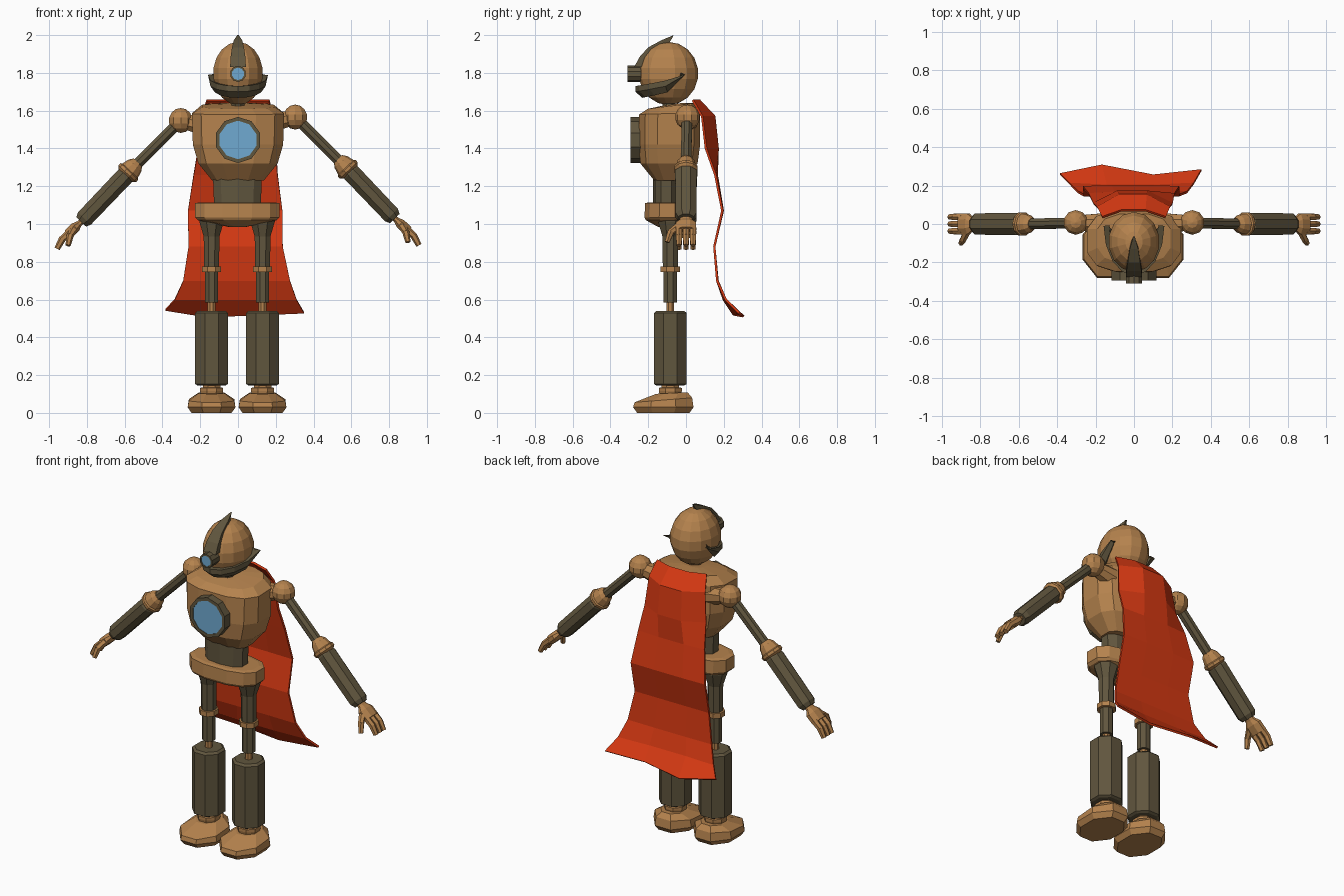
import bpy, bmesh, math
from mathutils import Vector, Matrix

if "Cube" in bpy.data.objects:
    bpy.data.objects.remove(bpy.data.objects["Cube"])


def material(name, rgb):
    m = bpy.data.materials.new(name)
    m.diffuse_color = (*rgb, 1)
    m.use_nodes = True
    m.node_tree.nodes["Principled BSDF"].inputs["Base Color"].default_value = m.diffuse_color
    return m


BRONZE = material("bronze", (0.46, 0.225, 0.075))
DARK = material("dark metal", (0.118, 0.092, 0.048))
RED = material("red cloth", (0.66, 0.04, 0.006))
BLUE = material("blue glass", (0.16, 0.40, 0.64))


def finish(name, bm, mat):
    bmesh.ops.recalc_face_normals(bm, faces=bm.faces)
    me = bpy.data.meshes.new(name)
    bm.to_mesh(me)
    bm.free()
    me.materials.append(mat)
    ob = bpy.data.objects.new(name, me)
    bpy.context.collection.objects.link(ob)
    return ob


def loft(name, rings, mat):
    """Skin a list of equal-length point rings and cap both ends."""
    bm = bmesh.new()
    rows = [[bm.verts.new(p) for p in r] for r in rings]
    n = len(rows[0])
    for a, b in zip(rows, rows[1:]):
        for i in range(n):
            j = (i + 1) % n
            bm.faces.new((a[i], a[j], b[j], b[i]))
    bm.faces.new(rows[0])
    bm.faces.new(rows[-1])
    return finish(name, bm, mat)


def sheet(name, rows, mat, thick, offset):
    """Open grid of points given thickness."""
    bm = bmesh.new()
    g = [[bm.verts.new(p) for p in r] for r in rows]
    for a, b in zip(g, g[1:]):
        for i in range(len(a) - 1):
            bm.faces.new((a[i], a[i + 1], b[i + 1], b[i]))
    ob = finish(name, bm, mat)
    mod = ob.modifiers.new("thickness", "SOLIDIFY")
    mod.thickness, mod.offset = thick, offset
    return ob


def oval(cx, cy, z, rx, ry, n=12, power=1.0, tilt=0.0):
    pts = []
    for i in range(n):
        a = 2 * math.pi * (i + 0.5) / n
        c, s = math.cos(a), math.sin(a)
        y = math.copysign(abs(s) ** power, s) * ry
        pts.append((cx + math.copysign(abs(c) ** power, c) * rx, cy + y, z + tilt * y))
    return pts


def tube(name, p0, p1, profile, mat, n=8, flat=1.0):
    """Turned part along p0-p1; profile is (fraction, radius); flat squashes it."""
    p0, p1 = Vector(p0), Vector(p1)
    d = p1 - p0
    w = d.normalized()
    u = Vector((0, 1, 0)) if abs(w.y) < 0.9 else Vector((1, 0, 0))
    u = (u - w * u.dot(w)).normalized()
    v = w.cross(u)
    rings = []
    for t, r in profile:
        ang = [2 * math.pi * (i + 0.5) / n for i in range(n)]
        rings.append([p0 + d * t + u * r * math.cos(a) + v * r * flat * math.sin(a) for a in ang])
    return loft(name, rings, mat)


def ball(name, c, r, mat, seg, rings):
    bm = bmesh.new()
    bmesh.ops.create_uvsphere(bm, u_segments=seg, v_segments=rings, radius=1)
    bmesh.ops.transform(bm, matrix=Matrix.Translation(c) @ Matrix.Diagonal((*r, 1)), verts=bm.verts)
    return finish(name, bm, mat)


def lens(name, z, r, y_front, y_back, rim, n):
    """Dark round housing with a recessed blue glass plate."""
    k = (y_back - y_front)
    tube(name + "_housing", (0, y_front, z), (0, y_back, z),
         [(0.01 / k, r - rim), (0, r - rim), (0, r), (1, r)], DARK, n)
    tube(name + "_glass", (0, y_front + 0.003, z), (0, y_front + 0.011, z),
         [(0, r - rim), (1, r - rim)], BLUE, n)


# Head, eye and neck
ball("head", (0, -0.093, 1.797), (0.135, 0.158, 0.167), BRONZE, 14, 9)
lens("eye", 1.795, 0.043, -0.31, -0.22, 0.01, 10)
tube("neck", (0, -0.09, 1.56), (0, -0.09, 1.68), [(0, 0.036), (1, 0.036)], DARK)

# Crest fin over the forehead
crest = [(-.275, 1.83, -.22, 1.83, .042), (-.245, 1.885, -.19, 1.87, .039),
         (-.20, 1.935, -.15, 1.91, .032), (-.13, 1.973, -.11, 1.93, .022),
         (-.065, 2.0, -.075, 1.98, .004)]
loft("crest", [[(-w, y, z), (w, y, z), (w, b, c), (-w, b, c)] for y, z, b, c, w in crest], DARK)

# Jaw guard sweeping up to the ears
top, mid, low = [], [], []
for i in range(9):
    a = math.radians(-90 + 22.5 * i)
    s, c = math.sin(a), max(math.cos(a), 0)
    lift = 1.79 - 0.06 * c ** 0.7
    for row, drop, k in ((top, 0, 1), (mid, 0.03, 1), (low, 0.062, 0.84)):
        f = 1 if c > 0.1 else 0.15
        row.append((0.158 * s * k, -0.01 - 0.258 * c * k - 0.03 * (1 - k), lift - drop * f))
sheet("jaw_guard", [top, mid, low], DARK, 0.03, -1)

# Torso, chest lens, waist and belt
body = [(1.23, .14, .085, -.085, 0), (1.32, .215, .155, -.09, 0), (1.42, .245, .167, -.088, 0),
        (1.585, .25, .165, -.087, .03), (1.625, .195, .13, -.075, .12), (1.632, .07, .06, -.08, .15)]
loft("torso", [oval(0, cy, z, rx, ry, 12, .72, t) for z, rx, ry, cy, t in body], BRONZE)
lens("chest", 1.445, 0.122, -0.295, -0.22, 0.02, 10)
loft("waist", [oval(-.003, -.105, z, r, .07, 10, .8) for z, r in ((1.0, .125), (1.26, .135))], DARK)
belt = [(0.985, .05, .05), (1.02, .215, .115), (1.035, .23, .123), (1.11, .23, .12), (1.115, .2, .1)]
loft("belt", [oval(-.004, -.1, z, rx, ry, 12, .8) for z, rx, ry in belt], BRONZE)

for s, side in ((-1, "right"), (1, "left")):
    # Leg
    x, y = s * 0.135 - 0.005, -0.083
    for part, z0, z1, prof, mat in (
        ("thigh", 1.04, 0.76, [(0, .07), (.1, .07), (.38, .045), (1, .043)], DARK),
        ("knee_ring", 0.775, 0.745, [(0, .055), (1, .055)], BRONZE),
        ("lower_thigh", 0.76, 0.585, [(0, .038), (1, .038)], DARK),
        ("knee_rod", 0.6, 0.52, [(0, .022), (1, .022)], BRONZE),
        ("shin", 0.54, 0.145, [(0, .08), (.03, .094), (.98, .094), (1, .08)], DARK),
        ("ankle", 0.155, 0.09, [(0, .05), (.3, .05), (.35, .066), (.6, .066), (1, .06)], BRONZE),
    ):
        tube(f"{side}_{part}", (x, y, z0), (x, y, z1), prof, mat)
    foot = [(0.0, .115, .15, -.12, 0), (.03, .137, .173, -.12, 0), (.068, .13, .165, -.12, .08),
            (.105, .075, .09, -.075, .05)]
    loft(f"{side}_foot", [oval(x, cy, z, rx, ry, 8, 1, t) for z, rx, ry, cy, t in foot], BRONZE)

    # Arm, the left side held slightly higher
    def P(px, py, pz):
        return (s * px, py, pz + 0.009 * s)

    ball(f"{side}_shoulder", P(.303, .008, 1.557), (.066,) * 3, BRONZE, 10, 7)
    tube(f"{side}_socket", P(.17, 0, 1.53), P(.29, .008, 1.55), [(0, .06), (1, .04)], BRONZE)
    tube(f"{side}_upper_arm", P(.31, .005, 1.55), P(.57, 0, 1.29), [(0, .03), (1, .03)], DARK)
    tube(f"{side}_elbow", P(.53, 0, 1.335), P(.605, 0, 1.255),
         [(0, .03), (.2, .046), (.55, .056), (.6, .064), (.75, .064), (1, .035)], BRONZE, 10)
    tube(f"{side}_forearm", P(.587, 0, 1.275), P(.83, 0, 1.02),
         [(0, .05), (.05, .062), (.93, .06), (1, .045)], DARK, 8, .85)
    tube(f"{side}_palm", P(.82, 0, 1.03), P(.90, 0, .955),
         [(0, .03), (.25, .035), (.5, .058), (1, .058)], BRONZE, 8, .5)
    for i, fy in enumerate((-.037, 0, .037)):
        tube(f"{side}_finger_{i}", P(.89, fy, .965), P(.935, fy, .925), [(0, .02), (1, .018)], BRONZE, 6)
        tube(f"{side}_fingertip_{i}", P(.93, fy, .93), P(.958, fy, .878), [(0, .019), (1, .015)], BRONZE, 6)
    tube(f"{side}_thumb", P(.865, -.03, .985), P(.89, -.085, .945), [(0, .022), (1, .017)], BRONZE, 6)
    tube(f"{side}_thumb_tip", P(.888, -.08, .95), P(.9, -.1, .895), [(0, .019), (1, .014)], BRONZE, 6)

# Cape: rows of (height, middle depth, edge depth, left x, right x), four columns
rows = [(1.655, .07, .035, -.165, .165), (1.57, .15, .085, -.19, .185), (1.40, .168, .105, -.21, .2),
        (1.26, .163, .155, -.235, .21), (1.07, .195, .192, -.265, .235), (.88, .15, .15, -.262, .237),
        (.70, .167, .165, -.29, .275), (.60, .20, .21, -.335, .31)]
grid = []
for z, ym, ye, xl, xr in rows:
    cols = [xl + (xr - xl) * t for t in (0, .3, .68, 1)]
    grid.append([(cx, cy, z) for cx, cy in zip(cols, (ye, ym, ym, ye))])
grid.append([(-.385, .26, .545), (-.167, .305, .51), (.1, .253, .52), (.35, .28, .53)])
sheet("cape", grid, RED, 0.012, 0)
